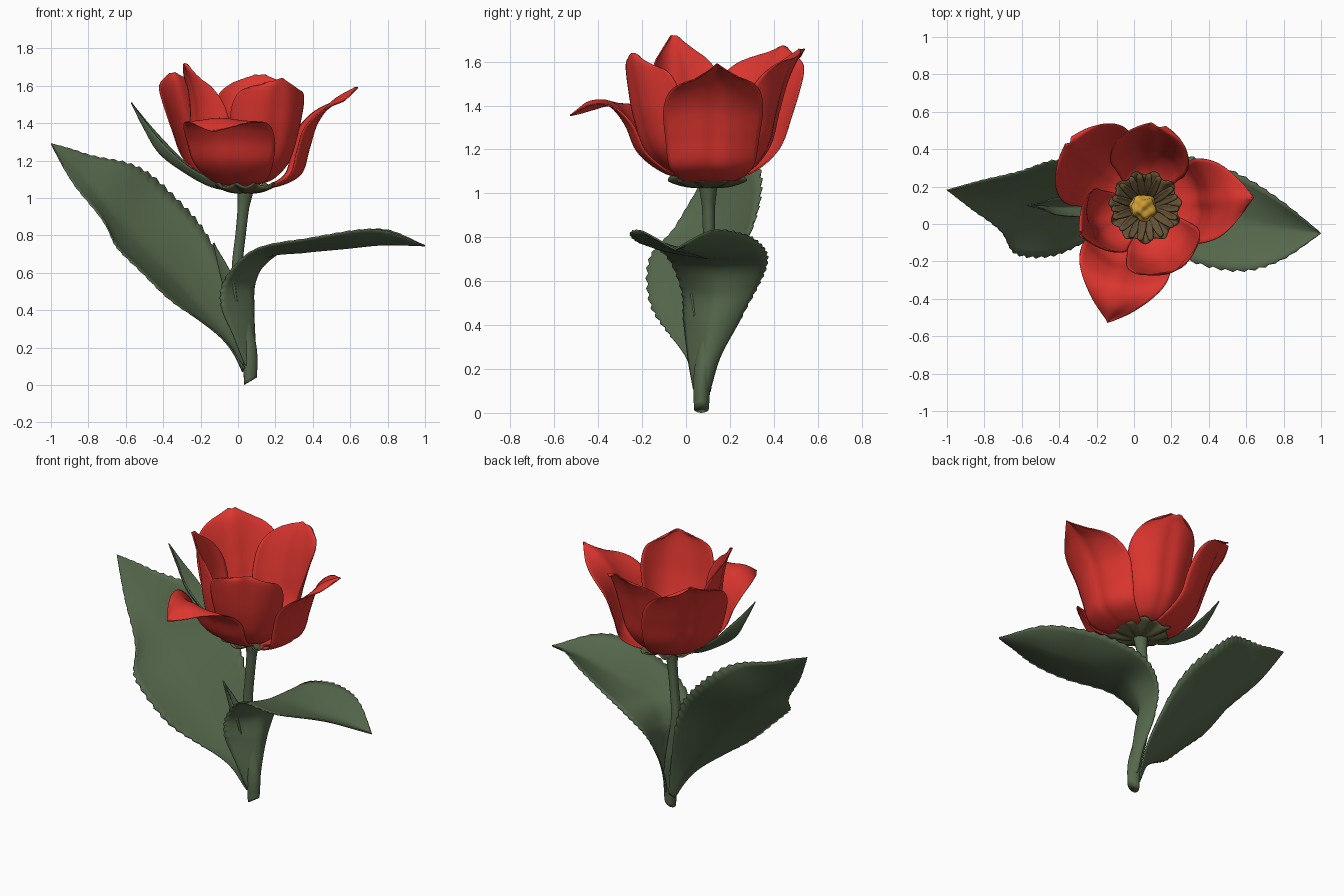
import bpy, bmesh, math, random
from mathutils import Vector as V

random.seed(4)

def mat(name, rgb):
    m = bpy.data.materials.new(name)
    m.diffuse_color = (*rgb, 1)
    return m

RED = mat("petal red", (0.72, 0.036, 0.028))
GREEN = mat("leaf green", (0.092, 0.138, 0.072))
OLIVE = mat("calyx olive", (0.095, 0.095, 0.042))
BROWN = mat("stamen brown", (0.13, 0.085, 0.036))
YELLOW = mat("pistil yellow", (0.66, 0.36, 0.035))
C = V((0.04, 0.10, 0))          # flower axis

def spline(pts, t):
    """Catmull-Rom through a list of vectors, t in 0..1"""
    n = len(pts) - 1
    i = min(int(t * n), n - 1)
    f = t * n - i
    p1, p2 = pts[i], pts[i + 1]
    p0 = pts[i - 1] if i else p1 * 2 - p2
    p3 = pts[i + 2] if i + 2 <= n else p2 * 2 - p1
    return 0.5 * (2 * p1 + (p2 - p0) * f + (2 * p0 - 5 * p1 + 4 * p2 - p3) * f * f
                  + (3 * p1 - p0 - 3 * p2 + p3) * f ** 3)

def finish(name, bm, material, thick=0):
    bmesh.ops.recalc_face_normals(bm, faces=bm.faces)
    me = bpy.data.meshes.new(name)
    bm.to_mesh(me)
    bm.free()
    me.materials.append(material)
    for p in me.polygons:
        p.use_smooth = True
    ob = bpy.data.objects.new(name, me)
    bpy.context.collection.objects.link(ob)
    if thick:
        s = ob.modifiers.new("thickness", 'SOLIDIFY')
        s.thickness, s.offset = thick, 0
    return ob

def sheet(name, fn, nu, nv, material, thick=0.008, closed=False):
    """Grid surface from fn(u 0..1, s -1..1)"""
    bm = bmesh.new()
    g = [[bm.verts.new(fn(i / nu, 2 * j / nv - 1)) for j in range(nv + (not closed))]
         for i in range(nu + 1)]
    for i in range(nu):
        for j in range(nv):
            k = (j + 1) % len(g[0])
            bm.faces.new((g[i][j], g[i + 1][j], g[i + 1][k], g[i][k]))
    bmesh.ops.remove_doubles(bm, verts=bm.verts, dist=0.0004)
    return finish(name, bm, material, thick)

def leaf(name, rows, teeth=0.0, crease=0.4, nu=90, wave=0.0):
    """Rows of front edge, midrib, back edge points"""
    cols = [[V(r[k]) for r in rows] for k in range(3)]
    def fn(u, s):
        f, m, b = (spline(c, u) for c in cols)
        curve = f * (s * (s - 1) / 2) + m * (1 - s * s) + b * (s * (s + 1) / 2)
        line = m.lerp(b, s) if s > 0 else m.lerp(f, -s)
        p = curve.lerp(line, crease)
        if abs(s) > 0.99 and u > 0.25:      # serrated margin
            p += (p - m) * teeth * (round(u * nu) % 3 - 1)
        p.z += wave * s * s * math.sin(u * 19 + 2 * s) * math.sin(math.pi * u)
        return p
    return sheet(name, fn, nu, 14, GREEN)

# large leaf to the left
leaf("left_leaf", [
    ((0.035, 0.04, 0.09), (0.025, 0.08, 0.07), (0.05, 0.11, 0.10)),
    ((-0.07, 0.01, 0.23), (-0.05, 0.08, 0.24), (0.0, 0.15, 0.36)),
    ((-0.25, -0.09, 0.38), (-0.20, 0.08, 0.42), (-0.10, 0.24, 0.66)),
    ((-0.44, -0.17, 0.53), (-0.40, 0.09, 0.64), (-0.24, 0.32, 0.91)),
    ((-0.63, -0.16, 0.71), (-0.59, 0.11, 0.83), (-0.42, 0.34, 1.08)),
    ((-0.71, -0.04, 0.87), (-0.73, 0.13, 0.99), (-0.61, 0.28, 1.19)),
    ((-0.87, 0.08, 1.06), (-0.86, 0.16, 1.14), (-0.82, 0.23, 1.24)),
    ((-1.0, 0.18, 1.29),) * 3], teeth=0.022, wave=0.012)

# large leaf arching to the right, sheathing the stem at its foot
leaf("right_leaf", [
    ((0.035, 0.035, 0.11), (0.095, 0.07, 0.07), (0.06, 0.11, 0.11)),
    ((-0.02, 0.01, 0.25), (0.09, 0.085, 0.22), (0.055, 0.16, 0.27)),
    ((-0.09, -0.01, 0.42), (0.08, 0.11, 0.40), (0.05, 0.25, 0.43)),
    ((-0.07, -0.02, 0.57), (0.08, 0.14, 0.55), (0.09, 0.33, 0.58)),
    ((0.08, -0.09, 0.71), (0.15, 0.12, 0.68), (0.20, 0.37, 0.70)),
    ((0.34, -0.21, 0.78), (0.36, 0.08, 0.71), (0.37, 0.34, 0.76)),
    ((0.58, -0.25, 0.82), (0.57, 0.02, 0.73), (0.59, 0.25, 0.82)),
    ((0.79, -0.19, 0.82), (0.78, -0.02, 0.75), (0.79, 0.12, 0.83)),
    ((1.0, -0.05, 0.745),) * 3], teeth=0.022, wave=0.008)

# slim leaf below the flower
leaf("upper_leaflet", [
    ((0.03, 0.07, 1.04), (0.03, 0.10, 1.03), (0.03, 0.13, 1.04)),
    ((-0.14, 0.05, 1.10), (-0.14, 0.09, 1.06), (-0.14, 0.13, 1.10)),
    ((-0.28, 0.04, 1.18), (-0.29, 0.09, 1.14), (-0.28, 0.14, 1.19)),
    ((-0.41, 0.05, 1.30), (-0.42, 0.09, 1.24), (-0.40, 0.14, 1.31)),
    ((-0.49, 0.08, 1.40), (-0.50, 0.10, 1.37), (-0.48, 0.12, 1.40)),
    ((-0.57, 0.10, 1.51),) * 3], nu=30)

# small young leaf behind the sheath
leaf("young_leaf", [
    ((0.03, 0.05, 0.22), (0.02, 0.06, 0.2), (0.04, 0.07, 0.22)),
    ((0.0, 0.04, 0.42), (-0.04, 0.06, 0.40), (0.0, 0.08, 0.42)),
    ((-0.03, 0.02, 0.58), (-0.09, 0.05, 0.58), (-0.03, 0.08, 0.58)),
    ((-0.13, 0.03, 0.76),) * 3], nu=24)

# stem
path = [V(p) for p in ((0.065, 0.07, 0.0), (0.06, 0.075, 0.17), (0.03, 0.10, 0.36),
                       (-0.005, 0.11, 0.6), (0.015, 0.105, 0.83), (0.04, 0.10, 1.06))]
def stem_fn(u, s):
    a = s * math.pi
    r = 0.034 + 0.006 * math.sin(u * math.pi * 2) + 0.12 * max(0, u - 0.9)
    p = spline(path, u) + V((math.cos(a), math.sin(a), 0)) * r * (1 + 0.06 * math.cos(3 * a))
    p.z += (1 - u) ** 8 * (0.02 + 0.02 * math.cos(a))      # slanted cut
    return p
stem = sheet("stem", stem_fn, 40, 16, GREEN, 0, True)
bm = bmesh.new()
bm.from_mesh(stem.data)
bmesh.ops.holes_fill(bm, edges=bm.edges, sides=20)
bm.to_mesh(stem.data)
bm.free()

# petals: angle, then (radius, height, half width) from base to tip
def petal(name, angle, prof, ruffle, phase, tuck=0.0):
    pr = [V(p) for p in prof]
    a0 = math.radians(angle)
    def fn(u, s):
        r, z, w = spline(pr, u)
        w = max(w, 0.0)
        a = a0 + s * w / max(r * 0.95, 0.15)
        r += ruffle * u * math.sin(4 * s + phase + 3 * u) - tuck * s * s * math.sin(math.pi * u ** 0.7)
        r -= 0.012 * math.exp(-(s * 7) ** 2) * math.sin(math.pi * u)
        z += (ruffle * u * math.cos(5 * s + phase) - 0.04 * u ** 3 * s * s) * min(1, w / 0.1)
        return V((C.x + r * math.cos(a), C.y + r * math.sin(a), z))
    return sheet(name, fn, 36, 20, RED, 0.006)

petal("front_outer_petal", -106, [(0.08, 1.06, 0.08), (0.21, 1.10, 0.17), (0.32, 1.19, 0.23),
      (0.38, 1.32, 0.255), (0.46, 1.41, 0.23), (0.56, 1.415, 0.12), (0.65, 1.355, 0)], 0.005, 0)
petal("right_outer_petal", 4, [(0.08, 1.05, 0.08), (0.20, 1.07, 0.15), (0.30, 1.13, 0.20),
      (0.34, 1.26, 0.22), (0.385, 1.40, 0.23), (0.47, 1.51, 0.18), (0.595, 1.59, 0)], 0.008, 1)
petal("back_left_outer_petal", 139, [(0.08, 1.06, 0.08), (0.21, 1.10, 0.17), (0.33, 1.21, 0.23),
      (0.39, 1.37, 0.26), (0.44, 1.52, 0.25), (0.48, 1.62, 0.18), (0.515, 1.67, 0.03)], 0.008, 2)
petal("back_inner_petal", 80, [(0.08, 1.07, 0.08), (0.20, 1.11, 0.16), (0.29, 1.22, 0.22),
      (0.33, 1.37, 0.25), (0.37, 1.52, 0.24), (0.41, 1.62, 0.17), (0.435, 1.66, 0.05)], 0.008, 3, 0.06)
petal("left_inner_petal", 206, [(0.08, 1.07, 0.08), (0.19, 1.11, 0.16), (0.27, 1.20, 0.21),
      (0.30, 1.35, 0.23), (0.31, 1.50, 0.21), (0.33, 1.63, 0.14), (0.36, 1.72, 0.02)], 0.008, 4, 0.05)
petal("front_right_inner_petal", -63, [(0.08, 1.07, 0.08), (0.20, 1.11, 0.16), (0.30, 1.20, 0.22),
      (0.355, 1.35, 0.25), (0.38, 1.49, 0.25), (0.39, 1.59, 0.20), (0.385, 1.635, 0.08)], 0.008, 5, 0.06)

# ragged calyx under the petals
def calyx_fn(u, s):
    a = s * math.pi
    r = 0.03 + u * (0.14 + 0.018 * math.sin(7 * a) + 0.01 * math.sin(13 * a))
    return V((C.x + r * math.cos(a), C.y + r * math.sin(a),
              1.03 + 0.04 * u ** 2 + 0.012 * u * math.sin(9 * a)))
sheet("calyx", calyx_fn, 8, 72, OLIVE, 0.01, True)

# ruffled brown bowl and stamens inside the cup
def bowl_fn(u, s):
    a = s * math.pi
    r = 0.02 + u * (0.165 + 0.012 * math.sin(11 * a))
    return V((C.x + 0.02 + r * math.cos(a), C.y - 0.01 + r * math.sin(a),
              1.09 + 0.09 * u * u + 0.02 * u * math.sin(17 * a)))
sheet("flower_floor", bowl_fn, 8, 96, BROWN, 0.006, True)
for i in range(18):
    a = i * math.tau / 18 + random.uniform(-0.1, 0.1)
    d, t = V((math.cos(a), math.sin(a), 0)), V((-math.sin(a), math.cos(a), 0))
    h = random.uniform(0.10, 0.15)
    def fn(u, s, d=d, t=t, h=h):
        w = 0.008 + 0.012 * math.sin(math.pi * min(1, u * 0.9))
        return (V((C.x + 0.02, C.y - 0.01, 1.10 + h * u)) + d * (0.06 + 0.12 * u ** 1.5 - 0.01 * s * s)
                + t * s * w)
    sheet(f"stamen_{i + 1}", fn, 8, 4, BROWN, 0.012)

# lumpy yellow pistil
bm = bmesh.new()
bmesh.ops.create_icosphere(bm, subdivisions=4, radius=1)
for v in bm.verts:
    n = v.co.copy()
    k = 1 + 0.12 * math.sin(5 * n.x + 1) * math.sin(6 * n.y) + 0.08 * math.sin(9 * n.z + 4 * n.x)
    v.co = V((C.x + 0.01, C.y - 0.015, 1.17)) + V((n.x * 0.068, n.y * 0.068, n.z * 0.085)) * k
finish("pistil", bm, YELLOW)
